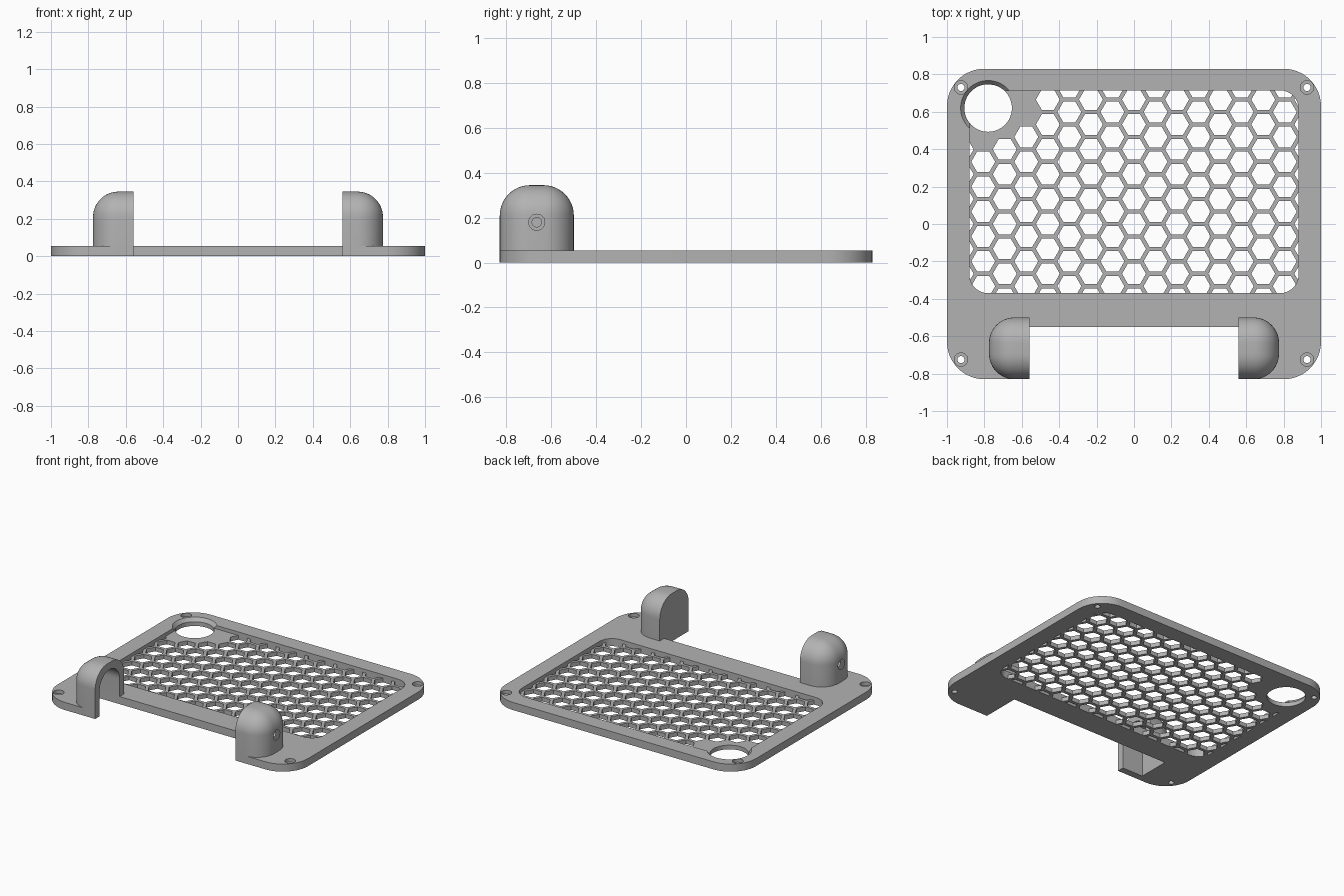
import bpy, bmesh, math
from mathutils import Matrix, Vector

cube = bpy.data.objects.get("Cube")
if cube:
    bpy.data.objects.remove(cube, do_unlink=True)

grey = bpy.data.materials.new("matte_grey")
grey.use_nodes = True
grey.diffuse_color = (0.45, 0.45, 0.45, 1)
grey.node_tree.nodes["Principled BSDF"].inputs["Base Color"].default_value = (0.45, 0.45, 0.45, 1)

PLATE_H, PANEL_H = 0.055, 0.03
VENT = (-0.78, 0.62)          # centre of the large round opening


def make(name, bm):
    bmesh.ops.recalc_face_normals(bm, faces=bm.faces)
    mesh = bpy.data.meshes.new(name)
    bm.to_mesh(mesh)
    bm.free()
    mesh.materials.append(grey)
    obj = bpy.data.objects.new(name, mesh)
    bpy.context.collection.objects.link(obj)
    return obj


def prism(bm, points, z0, z1):
    face = bm.faces.new([bm.verts.new((x, y, z0)) for x, y in points])
    out = bmesh.ops.extrude_face_region(bm, geom=[face])
    verts = [g for g in out["geom"] if isinstance(g, bmesh.types.BMVert)]
    bmesh.ops.translate(bm, verts=verts, vec=(0, 0, z1 - z0))


def rounded_rect(x0, x1, y0, y1, r, steps=12):
    pts = []
    corners = [(x1 - r, y1 - r), (x0 + r, y1 - r), (x0 + r, y0 + r), (x1 - r, y0 + r)]
    for q, (cx, cy) in enumerate(corners):
        for i in range(steps + 1):
            a = math.pi / 2 * (q + i / steps)
            pts.append((cx + r * math.cos(a), cy + r * math.sin(a)))
    return pts


def rect(x0, x1, y0, y1):
    return [(x0, y0), (x1, y0), (x1, y1), (x0, y1)]


def ring(cx, cy, r, n):
    return [(cx + r * math.cos(2 * math.pi * i / n), cy + r * math.sin(2 * math.pi * i / n))
            for i in range(n)]


def solid(name, points, z0, z1):
    bm = bmesh.new()
    prism(bm, points, z0, z1)
    return make(name, bm)


def cone(name, center, axis, r1, r2, depth, n=40):
    bm = bmesh.new()
    turn = Vector(axis).to_track_quat("Z", "Y").to_matrix().to_4x4()
    bmesh.ops.create_cone(bm, cap_ends=True, segments=n, radius1=r1, radius2=r2,
                          depth=depth, matrix=Matrix.Translation(center) @ turn)
    return make(name, bm)


def combine(target, tool, operation="DIFFERENCE"):
    mod = target.modifiers.new("combine", "BOOLEAN")
    mod.operation, mod.solver, mod.object = operation, "EXACT", tool
    bpy.context.view_layer.objects.active = target
    bpy.ops.object.modifier_apply(modifier=mod.name)
    bpy.data.objects.remove(tool, do_unlink=True)


# Frame plate with front notch and grille window
window = rounded_rect(-0.88, 0.88, -0.37, 0.715, 0.1)
frame = solid("frame_plate", rounded_rect(-1, 1, -0.83, 0.83, 0.2), 0, PLATE_H)
combine(frame, solid("notch", rect(-0.56, 0.56, -1, -0.55), -0.1, 0.2))
combine(frame, solid("window", window, -0.1, 0.2))

# Large round opening with a flared rim
combine(frame, solid("opening", ring(*VENT, 0.127, 64), -0.1, 0.2))
combine(frame, cone("flare", (*VENT, 0.0425), (0, 0, 1), 0.127, 0.147, 0.0251, 64))

# Counterbored corner screw holes
for x in (-0.925, 0.925):
    for y in (-0.725, 0.73):
        combine(frame, solid("screw_hole", ring(x, y, 0.019, 24), -0.1, 0.2))
        combine(frame, solid("counterbore", ring(x, y, 0.036, 24), 0.03, 0.2))


# Hinge housings: rounded boxes, hollow and open towards the middle
def add_housing(s):
    bm = bmesh.new()
    prism(bm, rect(0.56, 0.775, -0.83, -0.5), 0.02, 0.345)
    outer = []
    for e in bm.edges:
        mid = (e.verts[0].co + e.verts[1].co) / 2
        side = [mid.x > 0.77, mid.y < -0.82 or mid.y > -0.51, mid.z > 0.34]
        if sum(side) == 2:
            outer.append(e)
    bmesh.ops.bevel(bm, geom=outer, offset=0.135, segments=12, profile=0.5, affect="EDGES")
    bmesh.ops.scale(bm, vec=(s, 1, 1), verts=bm.verts)
    combine(frame, make("housing", bm), "UNION")

    # Arched cavity, open below
    bm = bmesh.new()
    arch = [(-0.78, -0.1), (-0.55, -0.1)]
    for i in range(25):
        a = math.pi * i / 24
        arch.append((-0.665 + 0.115 * math.cos(a), 0.18 + 0.115 * math.sin(a)))
    prism(bm, arch, 0.5, 0.725)
    for v in bm.verts:
        y, z, x = v.co
        v.co = (s * x, y, z)
    combine(frame, make("cavity", bm))

    # Pivot hole with countersink
    combine(frame, cone("pivot_hole", (s * 0.76, -0.665, 0.18), (s, 0, 0), 0.021, 0.021, 0.2, 24))
    combine(frame, cone("countersink", (s * 0.7651, -0.665, 0.18), (s, 0, 0), 0.021, 0.036, 0.02, 24))


for s in (-1, 1):
    add_housing(s)

# Honeycomb grille, thinner than the frame
grille = solid("honeycomb_grille", window, 0, PANEL_H)
pitch, radius = 0.133, 0.064
bm = bmesh.new()
for col in range(-8, 9):
    for row in range(-4, 7):
        x = col * pitch * math.sqrt(3) / 2
        y = (row + (col % 2) / 2) * pitch
        if math.hypot(x - VENT[0], y - VENT[1]) > 0.235:
            prism(bm, ring(x, y, radius, 6), -0.1, 0.2)
combine(grille, make("hexagons", bm))
combine(grille, solid("opening", ring(*VENT, 0.127, 64), -0.1, 0.2))

# Smooth curved walls, keep edges crisp
for obj in (frame, grille):
    bpy.ops.object.select_all(action="DESELECT")
    obj.select_set(True)
    bpy.context.view_layer.objects.active = obj
    bpy.ops.object.shade_smooth_by_angle(angle=math.radians(30))
